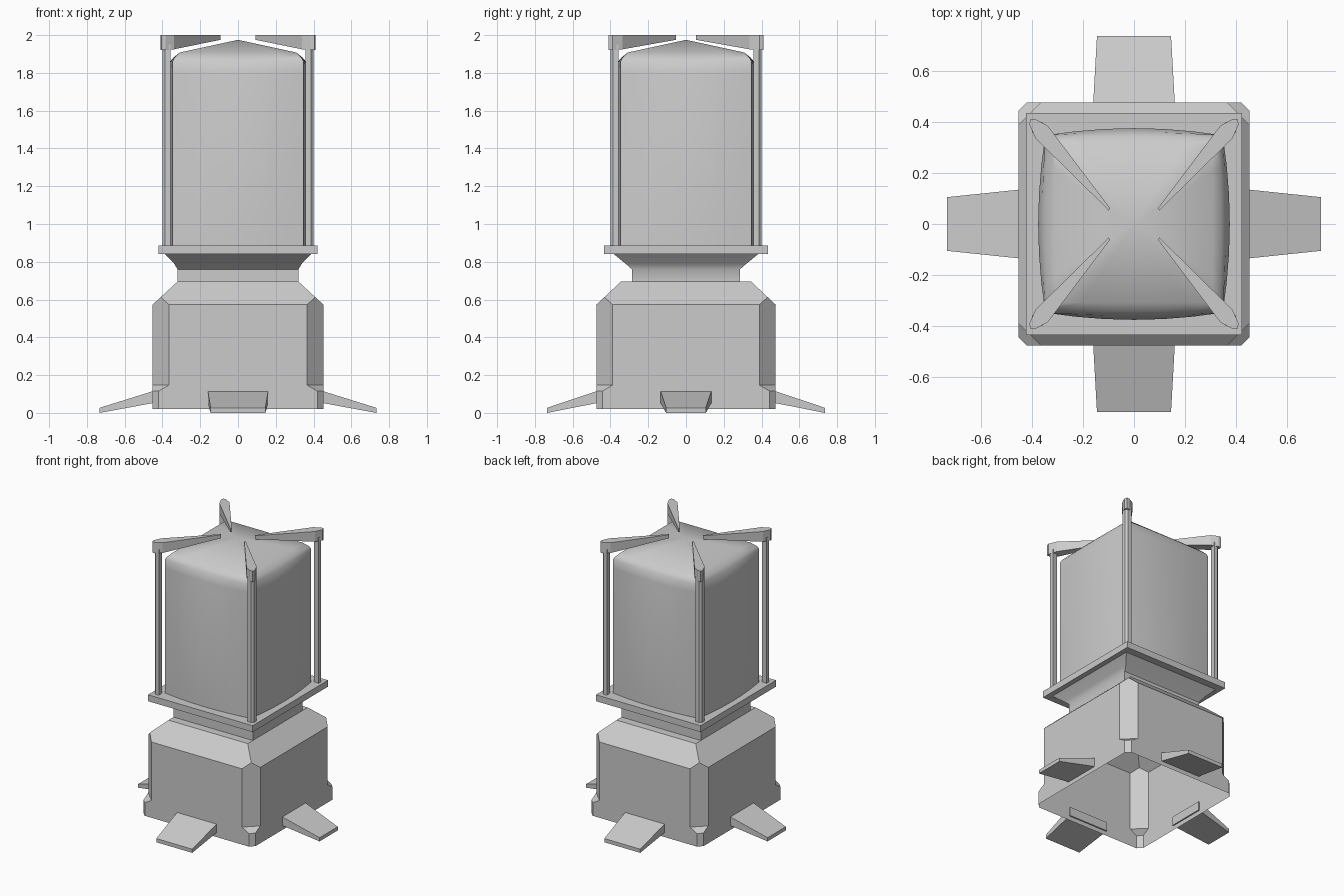
import bpy, bmesh, math

if "Cube" in bpy.data.objects:
    bpy.data.objects.remove(bpy.data.objects["Cube"])


def loft(name, rings, bottom=True, top=True, smooth=None):
    """Skin a stack of closed rings of equal point count."""
    bm = bmesh.new()
    rows = [[bm.verts.new(p) for p in ring] for ring in rings]
    n = len(rows[0])
    for a, b in zip(rows, rows[1:]):
        for i in range(n):
            j = (i + 1) % n
            bm.faces.new((a[i], a[j], b[j], b[i]))
    if bottom:
        bm.faces.new(rows[0][::-1])
    if top:
        bm.faces.new(rows[-1])
    bmesh.ops.remove_doubles(bm, verts=bm.verts, dist=0.0002)
    bmesh.ops.recalc_face_normals(bm, faces=bm.faces)
    me = bpy.data.meshes.new(name)
    bm.to_mesh(me)
    bm.free()
    ob = bpy.data.objects.new(name, me)
    bpy.context.collection.objects.link(ob)
    if smooth:
        bpy.ops.object.select_all(action='DESELECT')
        ob.select_set(True)
        bpy.context.view_layer.objects.active = ob
        bpy.ops.object.shade_smooth_by_angle(angle=math.radians(smooth))
    return ob


def rect(x, y, z):
    return [(-x, -y, z), (x, -y, z), (x, y, z), (-x, y, z)]


def octagon(x, y, z, c):
    """Rectangle with corners cut by c."""
    return [(-x + c, -y, z), (x - c, -y, z), (x, -y + c, z), (x, y - c, z),
            (x - c, y, z), (-x + c, y, z), (-x, y - c, z), (-x, -y + c, z)]


def bulged(r, bulge, z, n=6):
    """Square whose sides bow outwards by bulge."""
    pts = []
    for k in range(4):
        c, s = math.cos(k * math.pi / 2), math.sin(k * math.pi / 2)
        for i in range(n):
            t = -1 + 2 * i / n
            x, y = t * r, -r - bulge * (1 - t * t)
            pts.append((x * c - y * s, x * s + y * c, z))
    return pts


# Base: hollow underneath, chamfered corners that narrow near the foot
X, Y, C = 0.452, 0.475, 0.086
loft("base", [octagon(X, Y, 0.02, 0.032), octagon(X, Y, 0.115, 0.032),
              octagon(X, Y, 0.147, C), octagon(X, Y, 0.573, C),
              octagon(X - C / 2, Y - C / 2, 0.613, 0),
              octagon(0.32, 0.345, 0.695, 0)], bottom=False)

# Neck and flange
loft("neck", [rect(0.32, 0.286, 0.69), rect(0.32, 0.286, 0.76),
              rect(0.338, 0.32, 0.79), rect(0.388, 0.384, 0.842)], smooth=45)
loft("flange", [rect(0.422, 0.434, 0.84), rect(0.422, 0.434, 0.887)])

# Lantern body with soft pyramid roof
loft("lantern_body", [bulged(0.347, 0.028, 0.885), bulged(0.347, 0.028, 1.80),
                      bulged(0.347, 0.012, 1.86), bulged(0.337, 0.006, 1.88),
                      bulged(0.308, 0, 1.908), bulged(0, 0, 1.975)],
     top=False, smooth=50)

# Splayed feet: inner half width, outer half width, wall and tip distance
feet = [("foot_front", 0.16, 0.145, Y, 0.735, -90), ("foot_back", 0.16, 0.145, Y, 0.735, 90),
        ("foot_right", 0.135, 0.105, X, 0.732, 0), ("foot_left", 0.135, 0.105, X, 0.732, 180)]
for name, wi, wo, d0, d1, ang in feet:
    d0 -= 0.008
    ob = loft(name, [[(d0, -wi, 0.053), (d0, wi, 0.053), (d0, wi, 0.117), (d0, -wi, 0.117)],
                     [(d1, -wo, 0.0), (d1, wo, 0.0), (d1, wo, 0.027), (d1, -wo, 0.027)]])
    ob.rotation_euler.z = math.radians(ang)

# Corner posts and tapering roof arms, mirrored to the four corners
post = [(0.40, 0.358), (0.40, 0.386), (0.386, 0.40), (0.358, 0.40), (0.362, 0.362)]
arm = [(0.385, 0.335), (0.41, 0.39), (0.405, 0.41), (0.385, 0.41), (0.338, 0.385),
       (0.093, 0.061), (0.099, 0.053)]
arm_low = [1.925, 1.92, 1.92, 1.92, 1.925, 1.975, 1.975]
for sx, sy, tag in ((1, -1, "front_right"), (-1, -1, "front_left"),
                    (1, 1, "back_right"), (-1, 1, "back_left")):
    loft("post_" + tag, [[(x * sx, y * sy, z) for x, y in post] for z in (0.88, 1.95)])
    loft("roof_arm_" + tag,
         [[(x * sx, y * sy, z) for (x, y), z in zip(arm, arm_low)],
          [(x * sx, y * sy, 2.0) for x, y in arm]])
